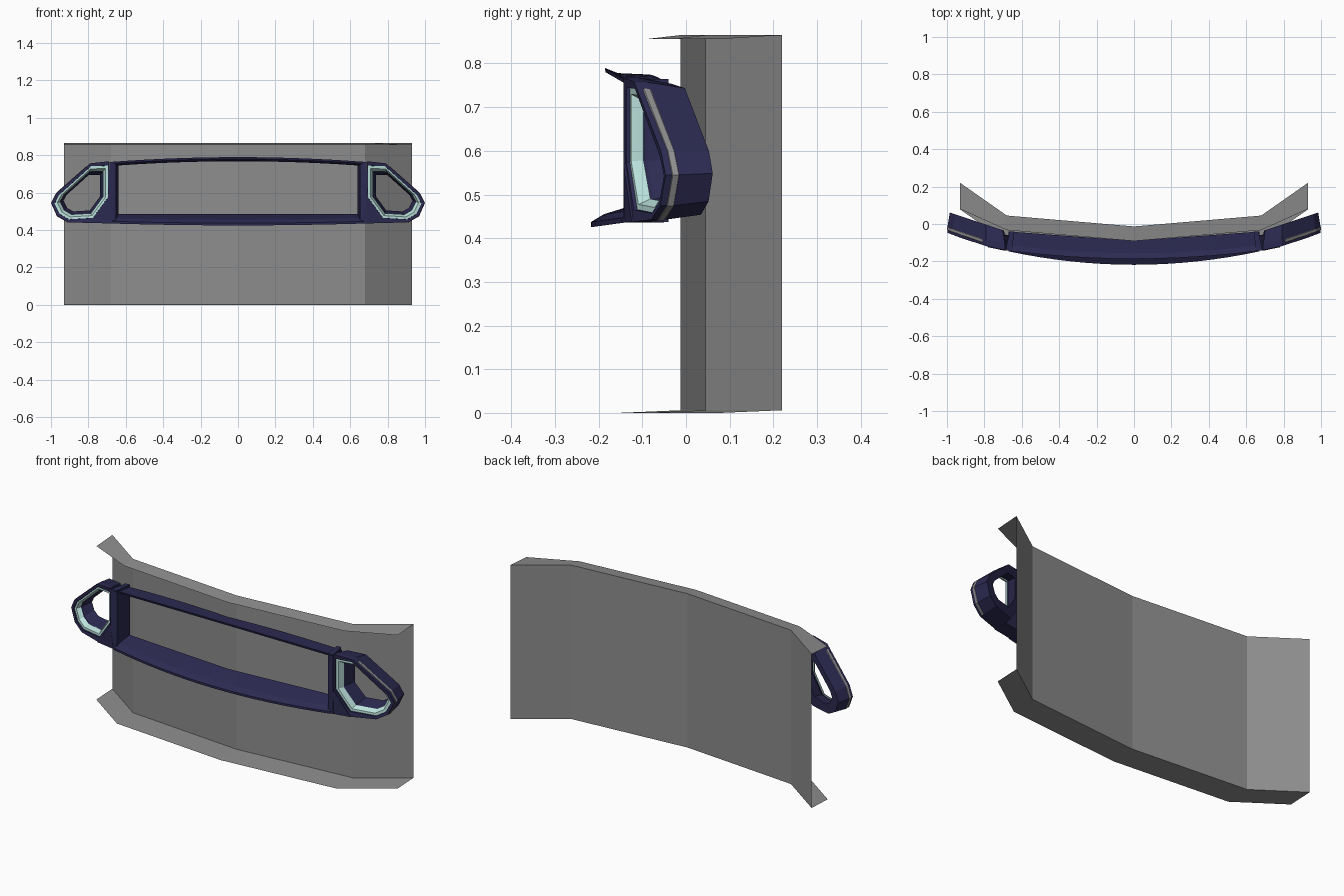
import bpy, bmesh

if "Cube" in bpy.data.objects:
    bpy.data.objects.remove(bpy.data.objects["Cube"])


def material(name, color):
    m = bpy.data.materials.new(name)
    m.diffuse_color = (*color, 1)
    m.use_nodes = True
    m.node_tree.nodes["Principled BSDF"].inputs["Base Color"].default_value = m.diffuse_color
    return m


NAVY = material("navy_trim", (0.025, 0.023, 0.083))
TEAL = material("pale_teal", (0.5, 0.76, 0.72))
GREY = material("dark_grey", (0.27, 0.27, 0.27))


def loft(name, loops, mat=None, closed=True, caps=False, wrap=False, mirror=False):
    """Skin a list of equal-length point loops with quads."""
    bm = bmesh.new()
    rows = [[bm.verts.new(p) for p in loop] for loop in loops]
    n = len(rows[0])
    pairs = list(zip(rows, rows[1:])) + ([(rows[-1], rows[0])] if wrap else [])
    for a, b in pairs:
        for i in range(n if closed else n - 1):
            j = (i + 1) % n
            bm.faces.new((a[i], a[j], b[j], b[i]))
    if caps:
        bm.faces.new(rows[0])
        bm.faces.new(rows[-1][::-1])
    bmesh.ops.recalc_face_normals(bm, faces=bm.faces)
    me = bpy.data.meshes.new(name)
    bm.to_mesh(me)
    bm.free()
    ob = bpy.data.objects.new(name, me)
    bpy.context.collection.objects.link(ob)
    if mat:
        me.materials.append(mat)
    if mirror:
        ob.modifiers.new("mirror", "MIRROR").use_mirror_merge = False
    return ob


# Backing panel: folded sheet with forward flanges at top and bottom
plan = [(-0.93, 0.22), (-0.68, 0.045), (0, -0.013), (0.68, 0.045), (0.93, 0.22)]
top_lip = [0.14, 0.078, 0.078, 0.078, 0.14]
loft("backing_panel", [
    [(x, y - 0.142, 0.0) for x, y in plan],
    [(x, y, 0.006) for x, y in plan],
    [(x, y, 0.865) for x, y in plan],
    [(x, y - d, 0.856) for (x, y), d in zip(plan, top_lip)],
], GREY, closed=False)

# Grille surround: upper and lower shelves bowed along x
HALF, STEPS = 0.672, 16
upper, lower = [], []
for i in range(STEPS + 1):
    t = -1 + 2 * i / STEPS
    x, q = t * HALF, t * t
    back = -0.09 + 0.05 * abs(t)
    yu, zu = -0.186 + 0.043 * q, 0.79 - 0.025 * q
    upper.append([(x, yu, zu), (x, yu + 0.03, zu - 0.012), (x, back, zu - 0.015),
                  (x, back, zu - 0.022), (x, yu + 0.03, zu - 0.021), (x, yu + 0.002, zu - 0.01)])
    yl, zl = -0.218 + 0.072 * q, 0.425 + 0.01 * q
    lower.append([(x, yl, zl), (x, yl, zl + 0.012), (x, yl + 0.03, zl + 0.03),
                  (x, back, 0.485), (x, back, 0.47), (x, yl + 0.08, zl + 0.012)])
loft("grille_upper_shelf", upper, NAVY, caps=True)
loft("grille_lower_shelf", lower, NAVY, caps=True)

# Posts at the grille ends, tapering towards the back
loft("grille_post", [
    [(0.652, -0.138, z), (0.688, -0.143, z), (0.665, -0.04, z), (0.64, -0.04, z)]
    for z in (0.437, 0.765)], NAVY, caps=True, mirror=True)


# Lamp bezels: eight-sided tubes swept back around the corners
def front(x):
    return -0.14 + 0.09 * (max(x - 0.69, 0) / 0.3) ** 1.3


def rear(x):
    return -0.037 + 0.09 * (x - 0.69) / 0.27


OUTER = [(0.69, 0.768), (0.79, 0.757), (0.97, 0.60), (0.998, 0.545),
         (0.967, 0.475), (0.91, 0.442), (0.77, 0.437), (0.683, 0.56)]
LENS = [(0.695, 0.745), (0.785, 0.742), (0.957, 0.587), (0.981, 0.542),
        (0.953, 0.485), (0.905, 0.457), (0.775, 0.465), (0.695, 0.575)]


def ring(profile, s=1.0, depth=0.0, at=front):
    """Scale a profile about the lamp centre and lay it on the swept surface."""
    pts = [(0.83 + (x - 0.83) * s, 0.59 + (z - 0.59) * s) for x, z in profile]
    return [(x, at(x) + depth, z) for x, z in pts]


loft("lamp_bezel", [
    ring(OUTER), ring(OUTER, 1.0, 0.03), ring(OUTER, 0.92, 0, rear),
    ring(LENS, 0.68, 0, rear), ring(LENS, 0.81, 0.045), ring(LENS, 1.0, 0.02),
    ring(LENS, 1.0, 0.003),
], NAVY, wrap=True, mirror=True)

# Pale light ring: flat rim plus a sloping inner wall
loft("light_ring", [
    ring(LENS, 0.997, 0.011), ring(LENS, 0.90, 0.012),
    ring(LENS, 0.88, 0.018), ring(LENS, 0.80, 0.038),
], TEAL, mirror=True)

# Grey strip wrapped round the outboard wall of each bezel
edge = [(0.81, 0.741)] + OUTER[2:6]
loft("side_strip", [
    ring(edge, 0.99, 0.014), ring(edge, 1.01, 0.016),
    ring(edge, 1.006, 0.030), ring(edge, 0.98, 0.034),
], GREY, closed=False, mirror=True)

# Gusset filling the lower inboard corner between post and bezel
corner = [(0.67, 0.436), (0.78, 0.437), (0.69, 0.57)]
loft("bezel_gusset", [
    [(x, front(x) + d, z) for x, z in corner] for d in (-0.003, 0.08)],
    NAVY, caps=True, mirror=True)
